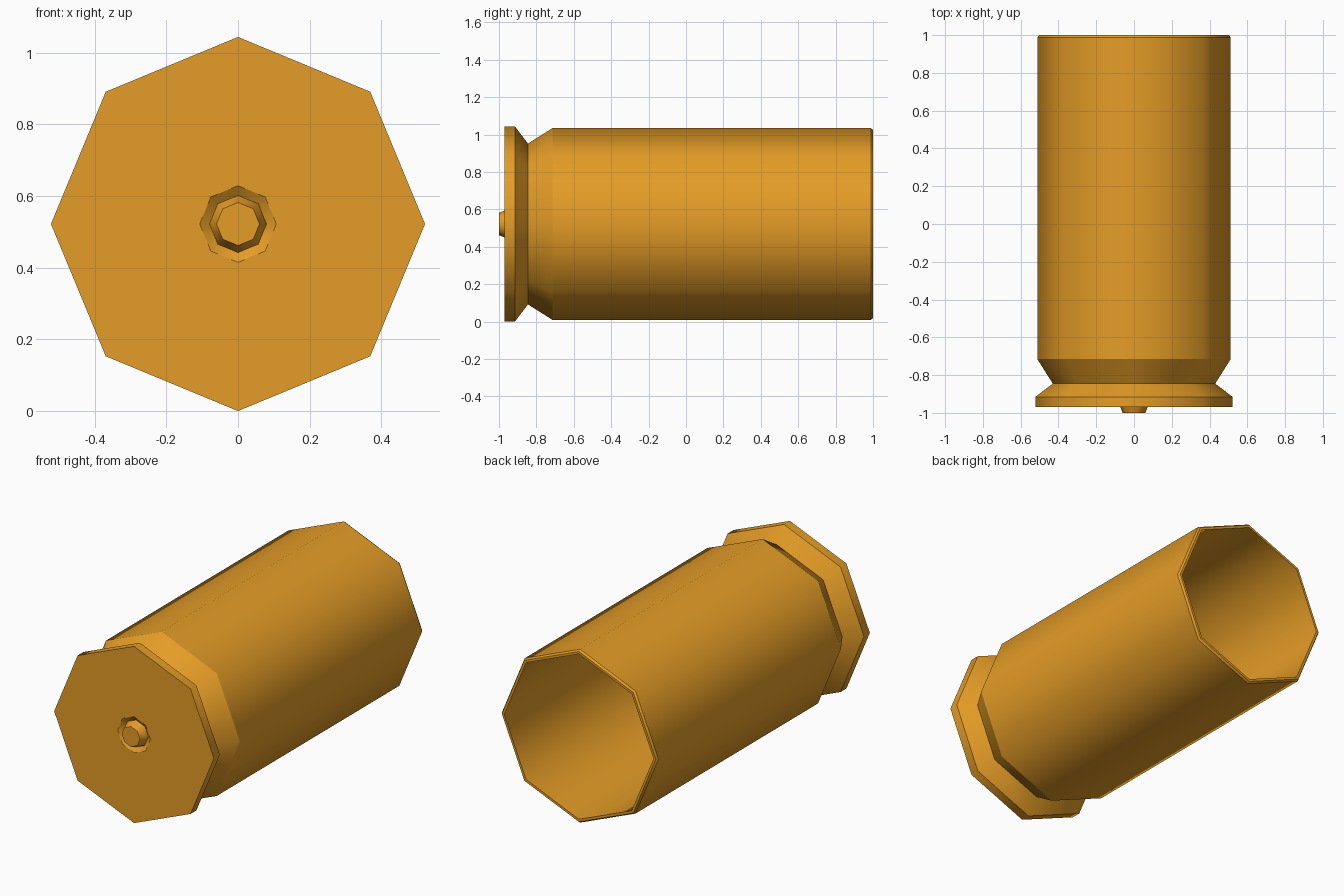
import bpy, bmesh, math

if "Cube" in bpy.data.objects:
    bpy.data.objects.remove(bpy.data.objects["Cube"])

SIDES = 8
R = 0.522  # largest radius, also the height of the axis

brass = bpy.data.materials.new("brass")
brass.diffuse_color = (0.78, 0.335, 0.02, 1)
brass.use_nodes = True
brass.node_tree.nodes["Principled BSDF"].inputs["Base Color"].default_value = brass.diffuse_color


def lathe(name, profile):
    """Spin (radius, y) points around the y axis; ends at radius 0 become caps."""
    bm = bmesh.new()
    rings = []
    for r, y in profile:
        ring = []
        for i in range(SIDES):
            a = 2 * math.pi * i / SIDES
            ring.append(bm.verts.new((r * math.cos(a), y, R + r * math.sin(a))))
        rings.append(ring)
    for a, b in zip(rings, rings[1:]):
        for i in range(SIDES):
            j = (i + 1) % SIDES
            f = bm.faces.new((a[i], a[j], b[j], b[i]))
            f.smooth = True
    bm.faces.new(rings[0])
    bm.faces.new(rings[-1])
    bmesh.ops.recalc_face_normals(bm, faces=bm.faces)
    # rings stay crisp, the lengthwise edges shade smoothly
    for ring in rings:
        for i in range(SIDES):
            e = bm.edges.get((ring[i], ring[(i + 1) % SIDES]))
            if e:
                e.smooth = False
    me = bpy.data.meshes.new(name)
    bm.to_mesh(me)
    bm.free()
    me.materials.append(brass)
    ob = bpy.data.objects.new(name, me)
    bpy.context.collection.objects.link(ob)
    return ob


# Hollow case: primer pocket, rim, extractor groove, wall, mouth, inside wall
lathe("case", [
    (0.080, -0.95), (0.107, -0.97),
    (R, -0.97), (R, -0.915),
    (0.43, -0.845), (0.512, -0.715),
    (0.512, 0.988), (0.503, 1.0),
    (0.488, 1.0), (0.488, -0.70),
])

# Raised primer in the pocket
lathe("primer", [(0.080, -0.949), (0.060, -1.0)])
